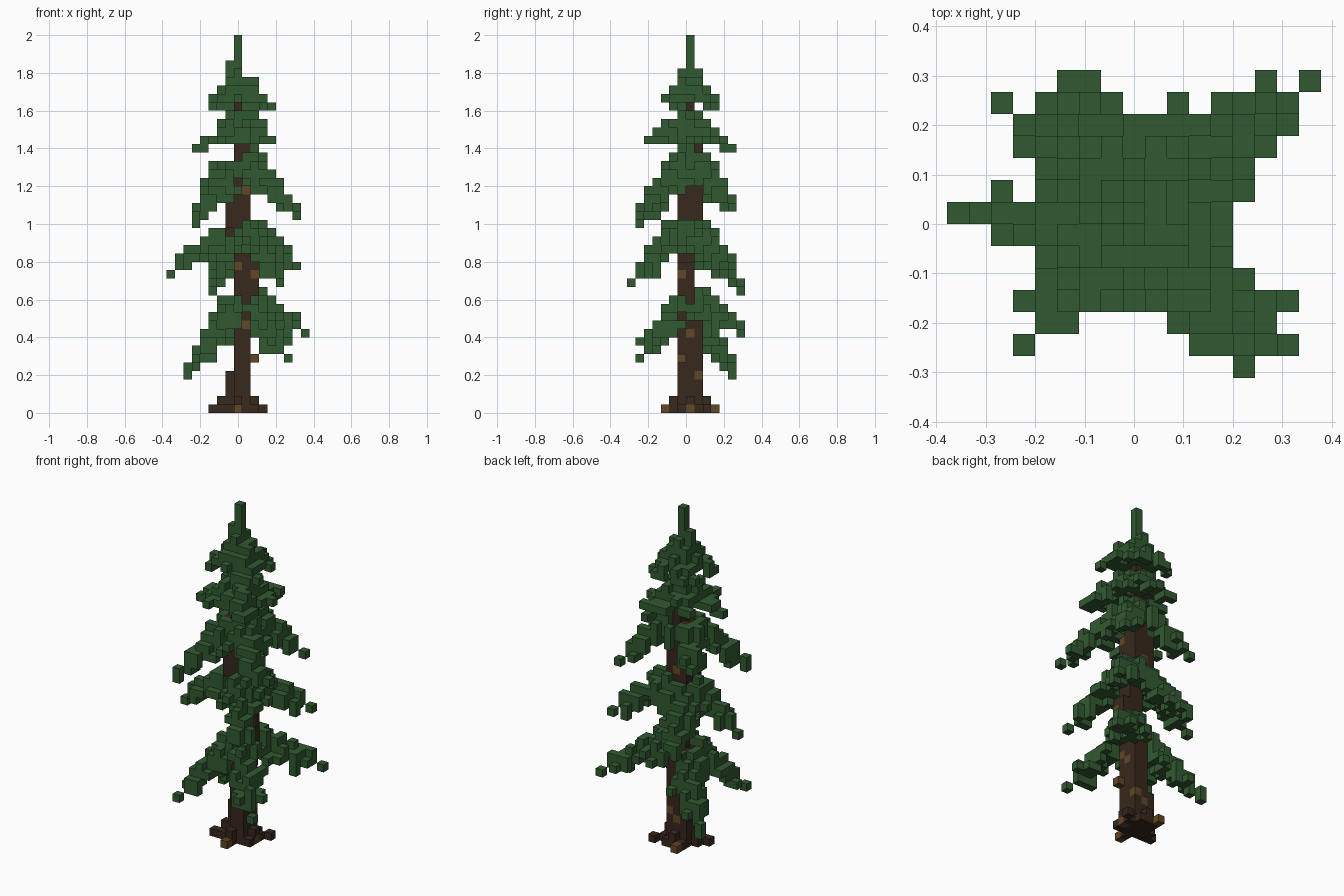
import bpy, bmesh, random
from mathutils import Vector

random.seed(7)
cube = bpy.data.objects.get("Cube")
if cube:
    bpy.data.objects.remove(cube, do_unlink=True)

V = 2 / 45  # edge of one block


def material(name, rgb):
    m = bpy.data.materials.new(name)
    m.use_nodes = True
    m.diffuse_color = (*rgb, 1)
    bsdf = m.node_tree.nodes["Principled BSDF"]
    bsdf.inputs["Base Color"].default_value = (*rgb, 1)
    bsdf.inputs["Roughness"].default_value = 0.9
    return m


GREEN = material("needle green", (0.031, 0.100, 0.031))
BROWN = material("bark brown", (0.040, 0.021, 0.012))
TAN = material("light bark", (0.120, 0.063, 0.019))

bark, needles = set(), set()


def box(cells, xs, ys, zs):
    for x in range(xs[0], xs[1] + 1):
        for y in range(ys[0], ys[1] + 1):
            for z in range(zs[0], zs[1] + 1):
                cells.add((x, y, z))


# Trunk sections, bottom to top
box(bark, (0, 1), (-1, 1), (0, 12))
box(bark, (-1, -1), (0, 1), (0, 4))
box(bark, (0, 2), (-1, 0), (13, 17))
box(bark, (0, 1), (-1, 0), (18, 21))
box(bark, (-1, 1), (-1, 1), (22, 26))
box(bark, (0, 1), (0, 1), (27, 31))
box(bark, (0, 0), (0, 0), (32, 39))

# Roots spreading from the foot
box(bark, (-2, 2), (0, 0), (0, 1))
box(bark, (0, 0), (-2, 2), (0, 1))
for x, y in ((-3, -1), (-2, -1), (-1, -1), (2, 1), (3, 2), (-1, 2), (1, 2), (2, -1)):
    bark.add((x, y, 0))


def branch(tip, root_z):
    """Drooping bough: a woody root, then a deep spine with needles to both sides."""
    start, end = Vector((0, 0, root_z)), Vector(tip)
    flat = (end - start).to_2d()
    side = Vector((-flat.y, flat.x)).normalized()
    is_long = flat.length > 6
    steps = int(flat.length * 2)

    def tuft(p, offset, z, chance):
        for sign in (-1, 1):
            if random.random() < chance:
                q = p.to_2d() + side * sign * offset
                needles.add((round(q.x), round(q.y), z))

    for s in range(steps + 1):
        t = s / steps
        p = start.lerp(end, t)
        x, y, z = (round(e) for e in p)
        if is_long and t < 0.2:
            bark.add((x, y, z))
            continue
        needles.add((x, y, z))
        if t < (0.9 if is_long else 0.5):
            needles.add((x, y, z + 1))
        if t < 0.86:
            tuft(p, 1.05, z, 0.9)
        if is_long and t < 0.8:
            tuft(p, 1.05, z - 1, 0.4)
        if is_long and t < 0.5:
            needles.add((x, y, z - 1))
            tuft(p, 1.05, z + 1, 0.6)
            tuft(p, 2.0, z - 1, 0.35)


# Five whorls of boughs: tip block and height of the root on the trunk
BOUGHS = (
    ((-5, -6, 6), 13), ((-6, 5, 4), 13), ((8, 6, 9), 14), ((6, -6, 6), 14),
    ((-8, 0, 16), 22), ((-3, 6, 14), 22), ((7, 5, 17), 22), ((5, -7, 15), 23),
    ((-5, -6, 22), 30), ((7, -6, 23), 31), ((6, 5, 24), 31), ((-5, 4, 24), 30),
    ((-5, -1, 31), 34), ((2, 5, 31), 34), ((4, -5, 32), 34), ((4, 1, 32), 34),
    ((-2, -4, 32), 34), ((-3, 3, 32), 34),
    ((4, -2, 36), 39), ((-3, -2, 36), 39), ((2, 3, 36), 39), ((-2, 3, 36), 38),
    ((0, -3, 37), 39),
)
for tip, root_z in BOUGHS:
    branch(tip, root_z)

# Crown: small tufts around the leader
box(needles, (-1, 1), (-1, 1), (37, 38))
box(needles, (-1, 1), (0, 0), (39, 39))
box(needles, (0, 0), (-1, 1), (39, 40))
box(needles, (-1, 0), (0, 0), (40, 41))
box(needles, (0, 0), (0, 0), (40, 44))

# Light bark knots
knots = {(2, -1, 6), (1, -1, 10), (1, 0, 9), (1, 1, 4), (2, -1, 16), (0, -1, 17),
         (1, -1, 26), (-1, -1, 25), (0, 1, 23), (1, 1, 13), (0, 1, 3),
         (0, -3, 0), (2, 0, 0), (-1, 3, 0)}
bark |= knots
needles -= {c for c in bark if c[2] < 37}
bark -= needles
solid = bark | needles

SIDES = [Vector(d) for d in ((1, 0, 0), (-1, 0, 0), (0, 1, 0), (0, -1, 0), (0, 0, 1), (0, 0, -1))]


def build(name, cells, mat):
    """Make one mesh from the exposed sides of the blocks."""
    bm = bmesh.new()
    verts = {}
    for c in sorted(cells):
        for n in SIDES:
            if tuple(int(a + b) for a, b in zip(c, n)) in solid:
                continue
            u = Vector((n.y, n.z, n.x))
            w = n.cross(u)
            middle = Vector(c) + n / 2
            corners = []
            for a, b in ((-1, -1), (1, -1), (1, 1), (-1, 1)):
                p = middle + (u * a + w * b) / 2
                key = tuple(round(e * 2) for e in p)
                if key not in verts:
                    verts[key] = bm.verts.new((p + Vector((0, 0.5, 0.5))) * V)
                corners.append(verts[key])
            bm.faces.new(corners)
    mesh = bpy.data.meshes.new(name)
    bm.to_mesh(mesh)
    bm.free()
    mesh.materials.append(mat)
    bpy.context.collection.objects.link(bpy.data.objects.new(name, mesh))


build("trunk", bark - knots, BROWN)
build("bark_knots", bark & knots, TAN)
build("needle_boughs", needles, GREEN)
